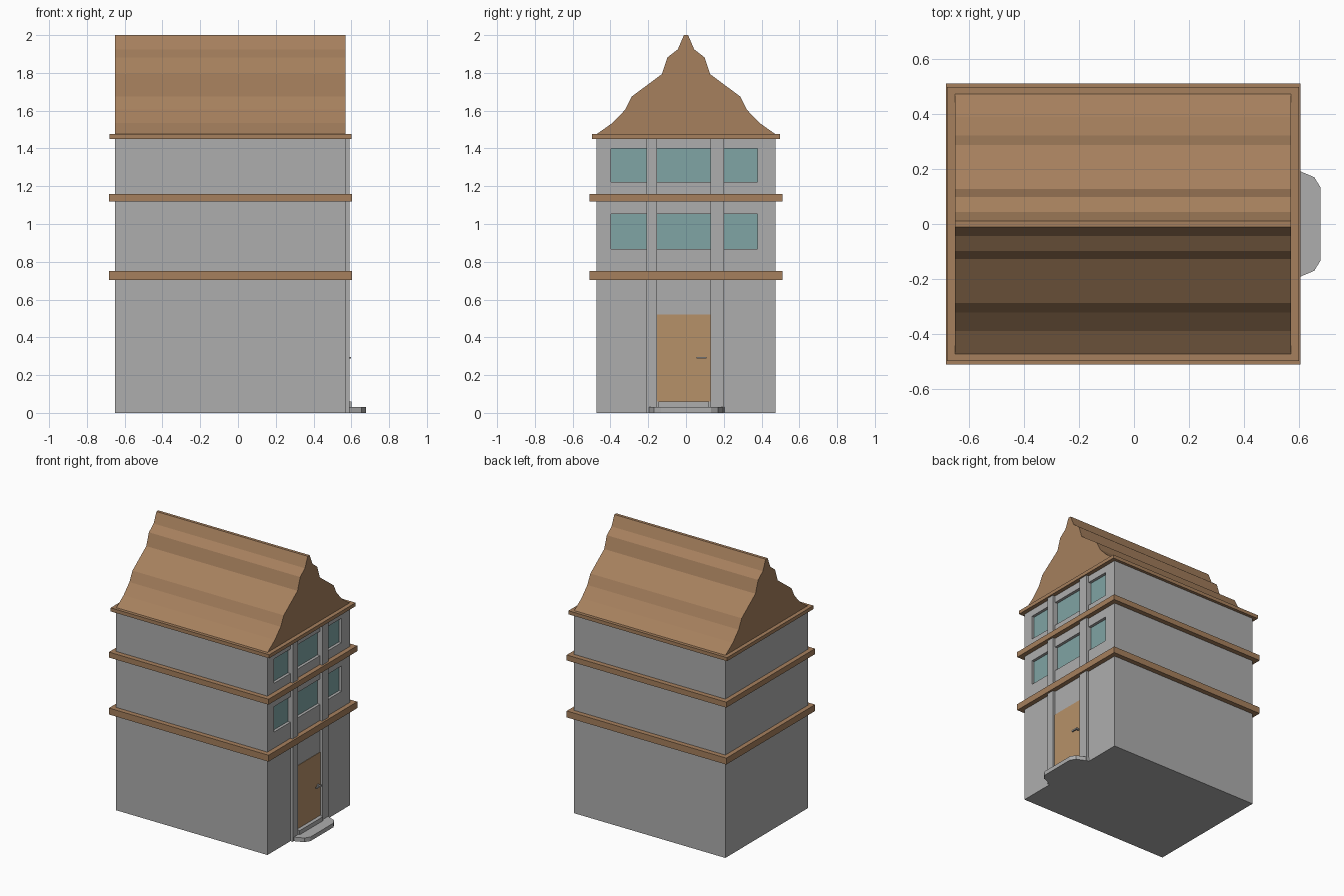
import bpy, bmesh

if "Cube" in bpy.data.objects:
    bpy.data.objects.remove(bpy.data.objects["Cube"])


def material(name, rgb):
    m = bpy.data.materials.new(name)
    m.diffuse_color = (*rgb, 1)
    m.use_nodes = True
    m.node_tree.nodes["Principled BSDF"].inputs["Base Color"].default_value = m.diffuse_color
    return m


STONE = material("grey_stone", (0.42, 0.42, 0.42))
BROWN = material("brown_trim", (0.379, 0.215, 0.110))
DOOR = material("door_wood", (0.471, 0.282, 0.14))
GLASS = material("window_glass", (0.215, 0.373, 0.373))


def prism(name, base, offset, mat=STONE):
    """Extrude a planar outline along an offset vector."""
    bm = bmesh.new()
    face = bm.faces.new([bm.verts.new(p) for p in base])
    ext = bmesh.ops.extrude_face_region(bm, geom=[face], use_keep_orig=True)
    new = [g for g in ext["geom"] if isinstance(g, bmesh.types.BMVert)]
    bmesh.ops.translate(bm, verts=new, vec=offset)
    bmesh.ops.recalc_face_normals(bm, faces=bm.faces)
    mesh = bpy.data.meshes.new(name)
    bm.to_mesh(mesh)
    bm.free()
    ob = bpy.data.objects.new(name, mesh)
    bpy.context.collection.objects.link(ob)
    mesh.materials.append(mat)
    return ob


def box(name, x, y, z, mat=STONE):
    base = [(x[0], y[0], z[0]), (x[1], y[0], z[0]),
            (x[1], y[1], z[0]), (x[0], y[1], z[0])]
    return prism(name, base, (0, 0, z[1] - z[0]), mat)


BACK, FACE = -0.65, 0.57

# Main block
walls = box("walls", (BACK, FACE), (-0.475, 0.475), (0, 1.46))

# Recessed windows, two rows of three
for r, z in enumerate([(0.867, 1.052), (1.222, 1.40)]):
    for c, y in enumerate([(-0.398, -0.21), (-0.153, 0.13), (0.202, 0.378)]):
        cutter = box(f"window_cutter_{r}{c}", (FACE - 0.025, FACE + 0.1), y, z)
        cutter.hide_render = True
        cutter.hide_viewport = True
        cutter.display_type = 'WIRE'
        cut = walls.modifiers.new(f"window_{r}{c}", 'BOOLEAN')
        cut.operation = 'DIFFERENCE'
        cut.solver = 'EXACT'
        cut.object = cutter
        box(f"window_pane_{r}{c}", (FACE - 0.028, FACE - 0.021), y, z, GLASS)

# Pilasters on the entrance side
for i, y in enumerate([(-0.21, -0.153), (0.13, 0.202)]):
    box(f"pilaster_{i}", (FACE - 0.002, 0.589), y, (0, 1.455))

# Floor bands and eaves cornice
for i, z in enumerate([(0.703, 0.75), (1.118, 1.158)]):
    box(f"floor_band_{i}", (-0.683, 0.604), (-0.511, 0.511), z, BROWN)
box("cornice", (-0.679, 0.6), (-0.497, 0.497), (1.45, 1.476), BROWN)

# Roof with a curved, shouldered gable profile
half = [(0.473, 1.476), (0.389, 1.535), (0.322, 1.605), (0.287, 1.675),
        (0.128, 1.793), (0.098, 1.882), (0.043, 1.925), (0.011, 2.0)]
outline = half + [(-y, z) for y, z in reversed(half)]
prism("roof", [(BACK, y, z) for y, z in outline], (FACE - BACK, 0, 0), BROWN)

# Door, threshold and lever handle
box("door", (FACE - 0.01, FACE + 0.003), (-0.153, 0.13), (0.06, 0.52), DOOR)
box("threshold", (FACE - 0.002, 0.60), (-0.146, 0.123), (0.028, 0.06))
box("handle_stem", (FACE, 0.595), (0.093, 0.105), (0.287, 0.297))
box("handle_lever", (0.588, 0.598), (0.055, 0.108), (0.287, 0.297))

# Doorstep with chamfered outline
side = [(FACE - 0.002, 0.205), (0.605, 0.191), (0.655, 0.17), (0.678, 0.132)]
step = side + [(x, -y) for x, y in reversed(side)]
prism("doorstep", [(x, y, 0) for x, y in step], (0, 0, 0.03))
